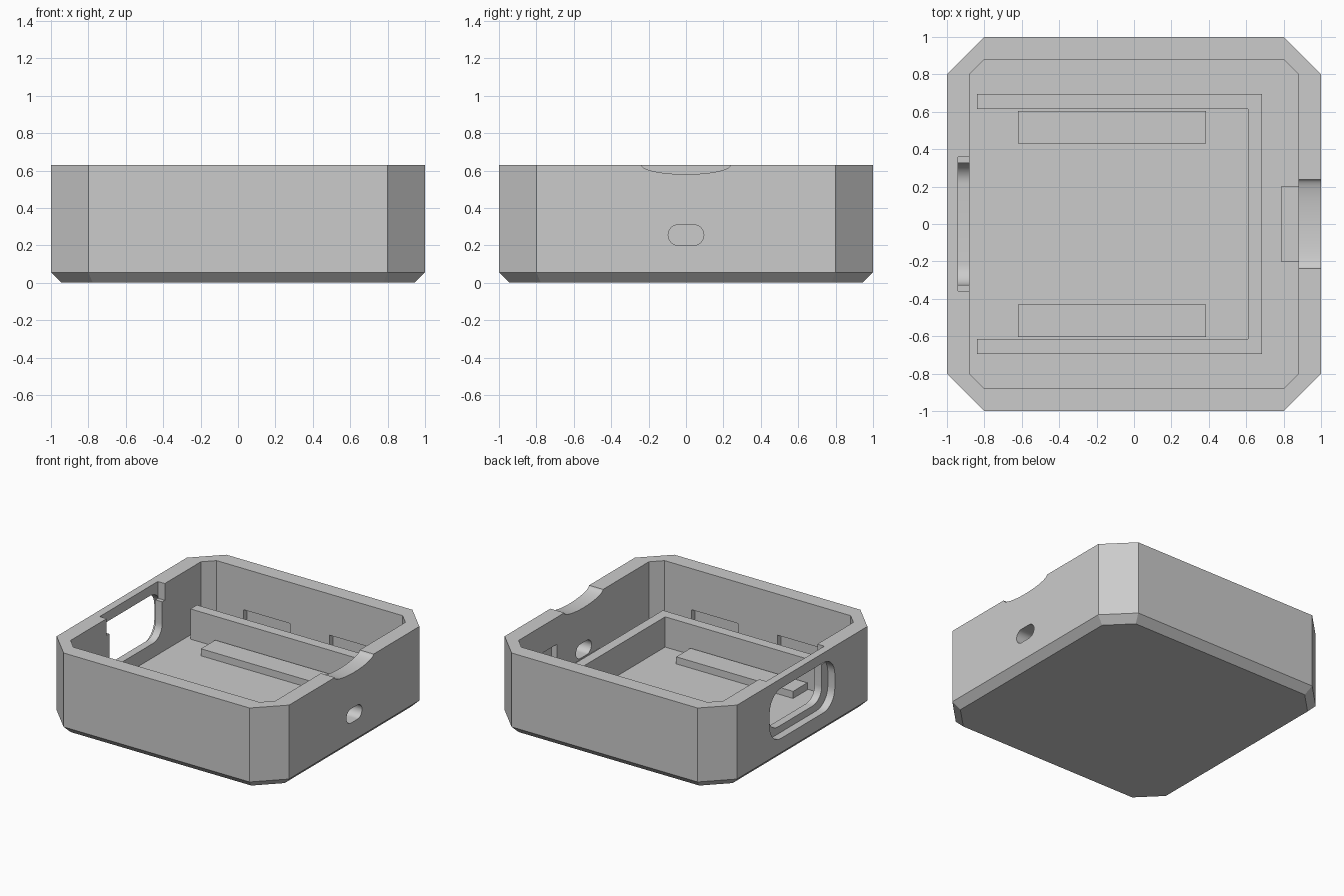
import bpy, bmesh
from math import cos, sin, pi, radians

if "Cube" in bpy.data.objects:
    bpy.data.objects.remove(bpy.data.objects["Cube"])

grey = bpy.data.materials.new("light_grey_plastic")
grey.use_nodes = True
colour = (0.6, 0.6, 0.6, 1)
grey.diffuse_color = colour
grey.node_tree.nodes["Principled BSDF"].inputs["Base Color"].default_value = colour

HEIGHT, WALL, FLOOR = 0.63, 0.12, 0.11
INNER = 1 - WALL


def loft(name, rings):
    """Closed solid through rings that share a point count."""
    bm = bmesh.new()
    loops = [[bm.verts.new(p) for p in ring] for ring in rings]
    n = len(loops[0])
    for a, b in zip(loops, loops[1:]):
        for i in range(n):
            bm.faces.new((a[i], a[(i + 1) % n], b[(i + 1) % n], b[i]))
    bm.faces.new(loops[0][::-1])
    bm.faces.new(loops[-1])
    bmesh.ops.recalc_face_normals(bm, faces=bm.faces)
    mesh = bpy.data.meshes.new(name)
    bm.to_mesh(mesh)
    bm.free()
    mesh.materials.append(grey)
    obj = bpy.data.objects.new(name, mesh)
    bpy.context.collection.objects.link(obj)
    return obj


def octagon(side, flat, z):
    pts = [(side, -flat), (side, flat), (flat, side), (-flat, side)]
    pts += [(-x, -y) for x, y in pts]
    return [(x, y, z) for x, y in pts]


def box(name, x0, x1, y0, y1, z0, z1):
    ring = [(x0, y0), (x1, y0), (x1, y1), (x0, y1)]
    return loft(name, [[(x, y, z) for x, y in ring] for z in (z0, z1)])


def prism_x(name, profile, x0, x1):
    """Extrude a (y, z) profile along x."""
    return loft(name, [[(x, y, z) for y, z in profile] for x in (x0, x1)])


def rounded(half, z0, z1, r, steps=8):
    corners = [(half - r, z1 - r), (r - half, z1 - r),
               (r - half, z0 + r), (half - r, z0 + r)]
    return [(cy + r * cos(a), cz + r * sin(a))
            for q, (cy, cz) in enumerate(corners)
            for a in [(q + i / steps) * pi / 2 for i in range(steps + 1)]]


def cut(target, cutter):
    cutter.hide_render = True
    mod = target.modifiers.new("cut", "BOOLEAN")
    mod.operation, mod.solver, mod.object = "DIFFERENCE", "EXACT", cutter
    bpy.context.view_layer.objects.active = target
    bpy.ops.object.modifier_apply(modifier=mod.name)
    bpy.data.objects.remove(cutter)


# Case shell with chamfered corners and bottom edge, hollowed from above
case = loft("case_shell", [octagon(0.945, 0.777, 0), octagon(1, 0.8, 0.055),
                           octagon(1, 0.8, HEIGHT)])
cut(case, loft("cavity", [octagon(INNER, 0.8, FLOOR), octagon(INNER, 0.8, 1)]))

# Display window: outer bezel recess, inner opening and board seat open to the rim
cut(case, prism_x("bezel", rounded(0.4, 0.165, 0.555, 0.14), -1.1, -0.94))
cut(case, prism_x("opening", rounded(0.325, 0.22, 0.9, 0.11), -0.94, -0.8))
cut(case, box("seat", -0.94, -0.8, -0.357, 0.357, 0.5, 0.9))

# Cable slot and finger notch in the opposite wall
cut(case, prism_x("slot", rounded(0.095, 0.2, 0.31, 0.054), 0.8, 1.1))
arc = [(0.238 * cos(pi + pi * i / 24), HEIGHT + 0.05 * sin(pi + pi * i / 24))
       for i in range(25)]
cut(case, prism_x("notch", arc + [(0.238, 0.8), (-0.238, 0.8)], 0.8, 1.1))

# Blind clip pockets inside the walls
for sx in (-1, 1):
    for sy in (-1, 1):
        xs = sorted((sx * 0.17, sx * 0.57))
        ys = sorted((sy * 0.8, sy * 0.925))
        cut(case, box("pocket", *xs, *ys, 0.2, 0.31))
cut(case, box("side_pocket", 0.8, 0.925, 0.33, 0.73, 0.25, 0.42))

# Three-sided battery fence standing on the floor
fence_outline = [(-0.84, -0.695), (0.685, -0.695), (0.685, 0.695), (-0.84, 0.695),
                 (-0.84, 0.615), (0.61, 0.615), (0.61, -0.615), (-0.84, -0.615)]
loft("battery_fence", [[(x, y, z) for x, y in fence_outline] for z in (FLOOR, 0.345)])

# Support strips and the rest under the cable slot
for side, y in (("left", 0.43), ("right", -0.605)):
    box("support_strip_" + side, -0.62, 0.385, y, y + 0.175, FLOOR, 0.165)
box("connector_rest", 0.785, INNER, -0.2, 0.2, FLOOR, 0.19)

# Smooth the rounded cuts, keep the edges crisp
bpy.ops.object.select_all(action="DESELECT")
case.select_set(True)
bpy.context.view_layer.objects.active = case
bpy.ops.object.shade_smooth_by_angle(angle=radians(30))
